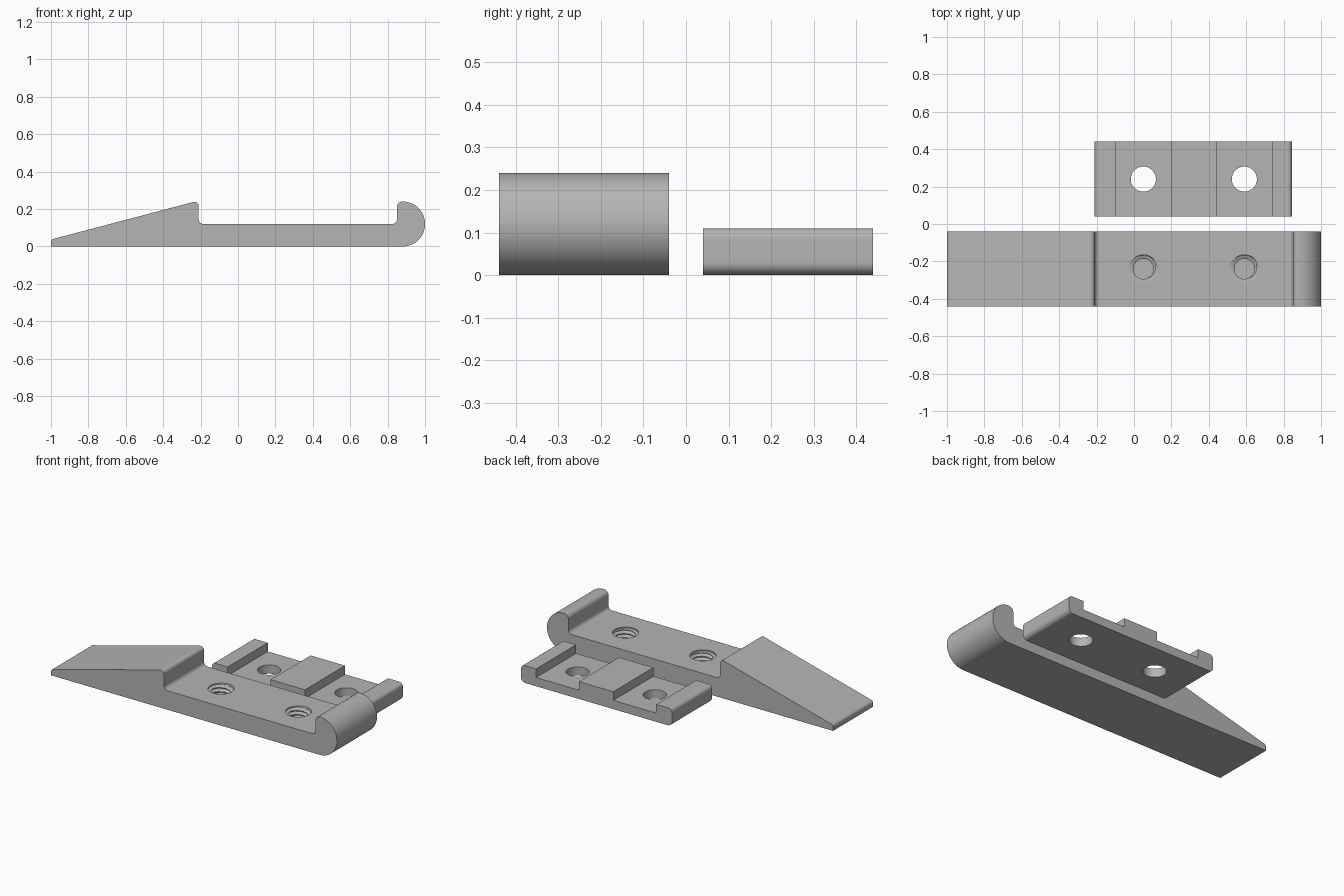
import bpy
import bmesh
import math
from mathutils import Vector

old = bpy.data.objects.get("Cube")
if old:
    bpy.data.objects.remove(old, do_unlink=True)

grey = bpy.data.materials.new("plain_grey")
grey.use_nodes = True
colour = (0.46, 0.46, 0.46, 1)
grey.diffuse_color = colour
grey.node_tree.nodes["Principled BSDF"].inputs["Base Color"].default_value = colour

HOLES_X = (0.05, 0.59)


def make_object(name, bm):
    bmesh.ops.recalc_face_normals(bm, faces=bm.faces)
    mesh = bpy.data.meshes.new(name)
    bm.to_mesh(mesh)
    bm.free()
    mesh.materials.append(grey)
    obj = bpy.data.objects.new(name, mesh)
    bpy.context.collection.objects.link(obj)
    return obj


def rounded(corners):
    """Replace each (x, z, radius) corner by a tangent arc."""
    out = []
    for i, (x, z, r) in enumerate(corners):
        p = Vector((x, z))
        if r == 0:
            out.append(p)
            continue
        a = (Vector(corners[i - 1][:2]) - p).normalized()
        b = (Vector(corners[(i + 1) % len(corners)][:2]) - p).normalized()
        half = a.angle(b) / 2
        centre = p + (a + b).normalized() * r / math.sin(half)
        start = p + a * r / math.tan(half) - centre
        end = p + b * r / math.tan(half) - centre
        sweep = start.angle(end)
        steps = max(6, round(r * 130))
        for k in range(steps + 1):
            t = k / steps
            out.append(centre + (start * math.sin((1 - t) * sweep)
                                 + end * math.sin(t * sweep)) / math.sin(sweep))
    clean = []
    for p in out:
        if not clean or (p - clean[-1]).length > 1e-4:
            clean.append(p)
    return clean


def extrude_profile(name, corners, y0, y1):
    bm = bmesh.new()
    face = bm.faces.new([bm.verts.new((p.x, y0, p.y)) for p in rounded(corners)])
    ext = bmesh.ops.extrude_face_region(bm, geom=[face])
    moved = [v for v in ext["geom"] if isinstance(v, bmesh.types.BMVert)]
    bmesh.ops.translate(bm, verts=moved, vec=(0, y1 - y0, 0))
    return make_object(name, bm)


def lathe_cutter(name, x, y, z0, z1, radius, rows, seg=48):
    """Closed column whose radius is a function of height and angle."""
    bm = bmesh.new()
    rings = []
    for j in range(rows + 1):
        z = z0 + (z1 - z0) * j / rows
        ring = []
        for i in range(seg):
            a = math.tau * i / seg
            r = radius(z, i / seg)
            ring.append(bm.verts.new((x + r * math.cos(a), y + r * math.sin(a), z)))
        rings.append(ring)
    for low, high in zip(rings, rings[1:]):
        for i in range(seg):
            n = (i + 1) % seg
            bm.faces.new((low[i], low[n], high[n], high[i]))
    bm.faces.new(rings[0])
    bm.faces.new(rings[-1])
    obj = make_object(name, bm)
    obj.hide_render = True
    return obj


def thread_radius(z, turn):
    # Helical ridges below a plain circular mouth
    if z > 0.111:
        return 0.075
    phase = (z / 0.026 - turn) % 1
    ridge = min(1, max(0, 1.6 * abs(2 * phase - 1) - 0.3))
    return 0.054 + 0.02 * ridge


def cut_and_finish(obj, cutters):
    for cutter in cutters:
        mod = obj.modifiers.new("hole", 'BOOLEAN')
        mod.object = cutter
        mod.solver = 'EXACT'
        bpy.ops.object.select_all(action='DESELECT')
        bpy.context.view_layer.objects.active = obj
        obj.select_set(True)
        bpy.ops.object.modifier_apply(modifier=mod.name)
        bpy.data.objects.remove(cutter, do_unlink=True)
    bpy.ops.object.shade_smooth_by_angle(angle=math.radians(28))
    normals = obj.modifiers.new("flat_face_normals", 'WEIGHTED_NORMAL')
    normals.keep_sharp = True


# Wedge-ended base with a hooked, round nose
base = extrude_profile("wedge_base", [
    (-1, 0, 0), (1, 0, 0.119), (1, 0.24, 0.119), (0.85, 0.24, 0.03),
    (0.85, 0.12, 0.025), (-0.21, 0.12, 0.025), (-0.21, 0.245, 0.022),
    (-1, 0.037, 0.018)], -0.44, -0.04)
cut_and_finish(base, [
    lathe_cutter("threaded_hole_cutter", x, -0.24, 0.02, 0.13, thread_radius, 44)
    for x in HOLES_X])

# Clamp plate with two end lips and a middle block
TOP, FLOOR = 0.11, 0.055
plate = extrude_profile("clamp_plate", [
    (-0.21, 0, 0.03), (0.845, 0, 0.03), (0.845, TOP, 0.025),
    (0.74, TOP, 0), (0.74, FLOOR, 0), (0.44, FLOOR, 0), (0.44, TOP, 0),
    (0.2, TOP, 0), (0.2, FLOOR, 0), (-0.1, FLOOR, 0), (-0.1, TOP, 0),
    (-0.21, TOP, 0.025)], 0.04, 0.44)
cut_and_finish(plate, [
    lathe_cutter("plain_hole_cutter", x, 0.24, -0.05, 0.2, lambda z, turn: 0.067, 1)
    for x in HOLES_X])
